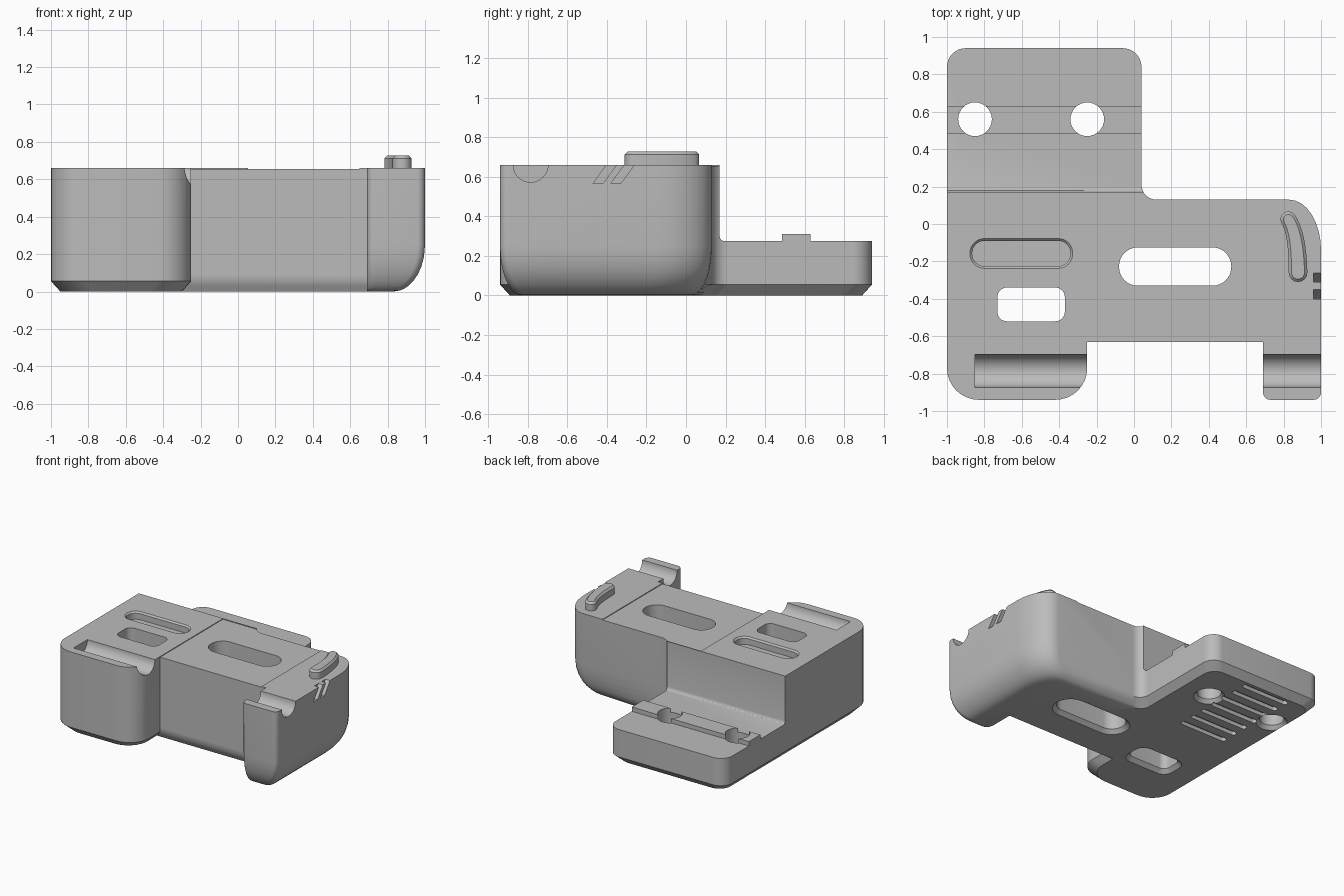
import bpy, bmesh
from math import sin, cos, pi, sqrt, atan2
from mathutils import Vector

cube = bpy.data.objects.get("Cube")
if cube:
    bpy.data.objects.remove(cube, do_unlink=True)

grey = bpy.data.materials.new("plain grey")
grey.use_nodes = True
COLOUR = (0.5, 0.5, 0.5, 1)
grey.diffuse_color = COLOUR
grey.node_tree.nodes["Principled BSDF"].inputs["Base Color"].default_value = COLOUR


def loft(name, rings):
    """Closed solid through rings of 3D points with equal counts."""
    bm = bmesh.new()
    loops = [[bm.verts.new(p) for p in ring] for ring in rings]
    n = len(loops[0])
    for low, high in zip(loops, loops[1:]):
        for i in range(n):
            j = (i + 1) % n
            bm.faces.new((low[i], low[j], high[j], high[i]))
    bm.faces.new(loops[0][::-1])
    bm.faces.new(loops[-1])
    bmesh.ops.recalc_face_normals(bm, faces=bm.faces)
    mesh = bpy.data.meshes.new(name)
    bm.to_mesh(mesh)
    bm.free()
    mesh.materials.append(grey)
    ob = bpy.data.objects.new(name, mesh)
    bpy.context.collection.objects.link(ob)
    return ob


def rounded(corners, steps=8):
    """Outline of axis-aligned corners (x, y, rx, ry), each rounded to an arc."""
    pts = []
    n = len(corners)
    for i, (x, y, rx, ry) in enumerate(corners):
        if rx == 0:
            pts.append((x, y))
            continue
        p = Vector((x, y))

        def toward(k):
            d = Vector(corners[k % n][:2]) - p
            if abs(d.x) > abs(d.y):
                return Vector((rx if d.x > 0 else -rx, 0))
            return Vector((0, ry if d.y > 0 else -ry))
        a, b = toward(i - 1), toward(i + 1)
        for s in range(steps + 1):
            t = pi / 2 * s / steps
            pts.append(tuple(p + a * (1 - sin(t)) + b * (1 - cos(t))))
    return pts


def slot(x0, x1, y0, y1, r, grow=0.0):
    x0, x1, y0, y1, r = x0 - grow, x1 + grow, y0 - grow, y1 + grow, r + grow
    return rounded([(x, y, r, r) for x, y in ((x0, y0), (x1, y0), (x1, y1), (x0, y1))])


def at_z(pts, z):
    return [(x, y, z) for x, y in pts]


def along_x(profile, x0, x1):
    return [[(x, y, z) for y, z in profile] for x in (x0, x1)]


def cut(ob, cutter, keep=False):
    mod = ob.modifiers.new("cut", "BOOLEAN")
    mod.operation, mod.solver, mod.object = "DIFFERENCE", "EXACT", cutter
    bpy.context.view_layer.objects.active = ob
    bpy.ops.object.modifier_apply(modifier=mod.name)
    if not keep:
        bpy.data.objects.remove(cutter, do_unlink=True)


# Body outline: x, y, rx, ry, inset x and y at the bottom, rounded bottom?
TOP = 0.66
OUTLINE = [
    (-1, -0.94, .17, .17, .05, .05, False),
    (-0.25, -0.94, .17, .17, -.05, .05, False),
    (-0.25, -0.63, 0, 0, -.05, .03, False),
    (0.69, -0.63, 0, 0, 0, .03, False),
    (0.69, -0.94, .04, .04, 0, .11, True),
    (1, -0.94, .04, .04, -.17, .11, True),
    (1, 0.13, .17, .27, -.17, -.10, True),
    (0.04, 0.13, .08, .08, -.05, -.05, False),
    (0.04, 0.94, .1, .1, -.05, -.05, False),
    (-1, 0.94, .1, .1, .05, -.05, False),
]


def body_ring(z):
    chamfer = max(0, 1 - z / 0.055)
    curve = 1 - sqrt(1 - max(0, 1 - z / 0.25) ** 2)
    corners = []
    for x, y, rx, ry, dx, dy, is_round in OUTLINE:
        f = curve if is_round else chamfer
        corners.append((x + dx * f, y + dy * f, rx, ry))
    return at_z(rounded(corners), z)


body = loft("body", [body_ring(z) for z in (0, .006, .015, .03, .055, .09, .13, .185, .25, TOP)])

# Low rear shelf with a small fillet against the wall
shelf = [(.17, .8), (.17, .3), (.173, .287), (.18, .279), (.192, .275), (1.1, .275), (1.1, .8)]
cut(body, loft("shelf_cutter", along_x(shelf, -1.2, 0.3)))

# Slightly sunken middle of the top
cut(body, loft("deck_cutter", [at_z(((-.25, -.8), (.65, -.8), (.65, .165), (-.25, .165)), z)
                               for z in (TOP - .006, .8)]))

# Half-round troughs at the front
circle = [(-.785 + .088 * cos(2 * pi * i / 40), TOP + .088 * sin(2 * pi * i / 40)) for i in range(40)]
for x0, x1 in ((-.85, -.1), (.6, 1.1)):
    cut(body, loft("trough_cutter", along_x(circle, x0, x1)))

# Shallow pocket with a bevelled rim
pocket = (-.865, -.34, -.225, -.09, .065)
cut(body, loft("pocket_cutter", [at_z(slot(*pocket, g), z) for g, z in
                                 ((0, TOP - .06), (0, TOP - .012), (.012, TOP), (.012, .8))]))

# Through slots, widened at the underside
for dims in ((-.73, -.37, -.52, -.34, .05), (-.08, .52, -.33, -.125, .1)):
    cut(body, loft("slot_cutter", [at_z(slot(*dims, g), z) for g, z in
                                   ((.03, -.1), (.03, 0), (0, .03), (0, .8))]))

# Cross ridge on the shelf and the two screw holes through both
ridge = loft("shelf_ridge", [at_z(((-1, .485), (.04, .485), (.04, .63), (-1, .63)), z) for z in (.265, .31)])
for hx in (-.85, -.25):
    hole = [at_z([(hx + r * cos(2 * pi * i / 32), .56 + r * sin(2 * pi * i / 32)) for i in range(32)], z)
            for r, z in ((.115, -.1), (.115, 0), (.09, .03), (.09, .8))]
    cutter = loft("hole_cutter", hole)
    cut(ridge, cutter, keep=True)
    cut(body, cutter)

# Grip grooves underneath the shelf
for i in range(7):
    y = .14 + i * .117
    cut(body, loft("groove_cutter", [at_z(slot(-.76, -.34, y - .022, y + .022, .02), z) for z in (-.1, .03)]))

# Two slanted notches on the side wall
for y in (-.40, -.31):
    lean = [(y + .028, .70), (y - .07, .565), (y - .02, .565), (y + .078, .70)]
    cut(body, loft("notch_cutter", along_x(lean, .96, 1.1)))


# Curved raised button
def button_ring(z, shrink):
    a, b, c = Vector((.825, .025)), Vector((.875, -.05)), Vector((.877, -.26))
    left, right = [], []
    steps = 12
    for s in range(steps + 1):
        t = s / steps
        p = a * (1 - t) ** 2 + b * 2 * t * (1 - t) + c * t * t
        d = ((b - a) * (1 - t) + (c - b) * t).normalized()
        w = .042 + .008 * t - shrink
        side = Vector((-d.y, d.x)) * w
        left.append(p + side)
        right.append(p - side)

    def cap(p, q):
        mid, start = (p + q) / 2, p - q
        ang, r = atan2(start.y, start.x), start.length / 2
        return [mid + Vector((cos(ang - pi * k / 8), sin(ang - pi * k / 8))) * r for k in range(1, 8)]
    pts = left + cap(left[-1], right[-1]) + right[::-1] + cap(right[0], left[0])
    return [(p.x, p.y, z) for p in pts]


button = loft("top_button", [button_ring(.64, 0), button_ring(.712, 0), button_ring(.727, .015)])

# Smooth curves, keep hard edges
for ob in (body, ridge, button):
    bpy.ops.object.select_all(action="DESELECT")
    ob.select_set(True)
    bpy.context.view_layer.objects.active = ob
    bpy.ops.object.shade_smooth_by_angle(angle=0.5)
